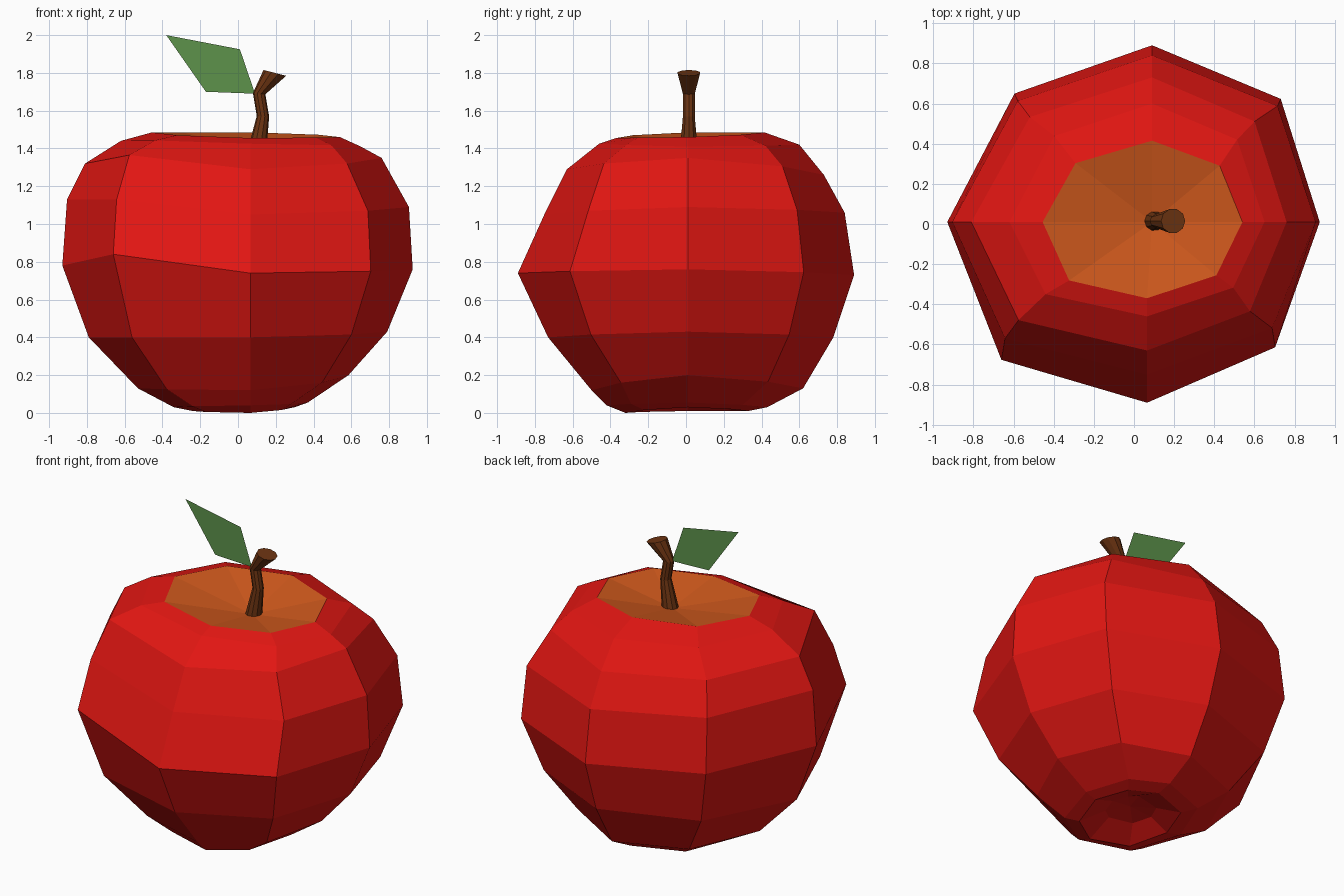
import bpy
import math
from mathutils import Vector

if "Cube" in bpy.data.objects:
    bpy.data.objects.remove(bpy.data.objects["Cube"])


def material(name, rgb):
    m = bpy.data.materials.new(name)
    m.diffuse_color = (*rgb, 1)
    m.use_nodes = True
    m.node_tree.nodes["Principled BSDF"].inputs["Base Color"].default_value = m.diffuse_color
    return m


def make(name, verts, faces, mats, indices=None):
    mesh = bpy.data.meshes.new(name)
    mesh.from_pydata(verts, [], faces)
    for m in mats:
        mesh.materials.append(m)
    if indices:
        mesh.polygons.foreach_set("material_index", indices)
    mesh.update()
    ob = bpy.data.objects.new(name, mesh)
    bpy.context.collection.objects.link(ob)
    return ob


def bridge(rings, n):
    return [(a * n + i, a * n + (i + 1) % n, (a + 1) * n + (i + 1) % n, (a + 1) * n + i)
            for a in range(rings - 1) for i in range(n)]


red = material("red_skin", (0.75, 0.008, 0.006))
orange = material("orange_hollow", (0.63, 0.1, 0.012))
brown = material("brown_stem", (0.155, 0.035, 0.006))
green = material("green_leaf", (0.11, 0.29, 0.07))

# Apple rings, bottom to top: reach right, back, left, front; heights in the
# same order; extra height of the front left corner
RINGS = [
    ((0.17, 0.15, 0.12, 0.15), (0.07, 0.07, 0.07, 0.07), 0),
    ((0.30, 0.33, 0.24, 0.32), (0.03, 0.01, 0.01, 0.00), 0),
    ((0.37, 0.43, 0.34, 0.42), (0.055, 0.03, 0.03, 0.04), 0),
    ((0.585, 0.62, 0.53, 0.50), (0.20, 0.13, 0.13, 0.12), 0),
    ((0.79, 0.78, 0.79, 0.73), (0.43, 0.40, 0.40, 0.40), 0),
    ((0.925, 0.89, 0.93, 0.89), (0.76, 0.73, 0.78, 0.74), 0.08),
    ((0.905, 0.84, 0.905, 0.75), (1.09, 1.06, 1.13, 1.05), 0.04),
    ((0.76, 0.73, 0.81, 0.63), (1.35, 1.26, 1.32, 1.29), 0.06),
    ((0.65, 0.60, 0.62, 0.46), (1.41, 1.42, 1.44, 1.425), 0.01),
    ((0.54, 0.415, 0.455, 0.37), (1.46, 1.485, 1.485, 1.455), 0.0),
]
verts = []
for (r, b, l, f), (zr, zb, zl, zf), extra in RINGS:
    verts += [(r, 0.01, zr), (0.79 * r, 0.70 * b, (zr + zb) / 2),
              (0.09, b, zb), (-0.64 * l, 0.73 * b, (zb + zl) / 2),
              (-l, 0.01, zl), (-0.71 * l, -0.76 * f, (zl + zf) / 2 + extra),
              (0.065, -f, zf), (0.76 * r, -0.69 * f, (zf + zr) / 2)]
n = len(verts)
verts += [(0.03, 0, 0.09), (0.09, 0.01, 1.39)]
faces = bridge(len(RINGS), 8)
faces += [((i + 1) % 8, i, n) for i in range(8)]
idx = [0] * len(faces) + [1] * 8
faces += [(n - 8 + i, n - 8 + (i + 1) % 8, n + 1) for i in range(8)]
make("apple_body", verts, faces, [red, orange], idx)

# Bent stem flaring at the tip: centre x, z, radius, tilt
SIDES = 10
PATH = [(0.10, 1.38, 0.05, 0.2), (0.132, 1.57, 0.033, 0.05),
        (0.112, 1.69, 0.033, 0.1), (0.195, 1.80, 0.062, 0.25)]
sv = []
for x, z, r, tilt in PATH:
    for i in range(SIDES):
        a = 2 * math.pi * i / SIDES
        sv.append((x + r * math.cos(a) * math.cos(tilt), 0.015 + r * math.sin(a),
                   z - r * math.cos(a) * math.sin(tilt)))
sf = bridge(len(PATH), SIDES)
sf += [tuple(reversed(range(SIDES))), tuple(range(3 * SIDES, 4 * SIDES))]
make("stem", sv, sf, [brown])

# Flat leaf
leaf = [(-0.38, 2.0), (-0.17, 1.70), (0.09, 1.69), (0.01, 1.925)]
make("leaf", [(x, 0.012, z) for x, z in leaf], [(0, 1, 2, 3)], [green])
